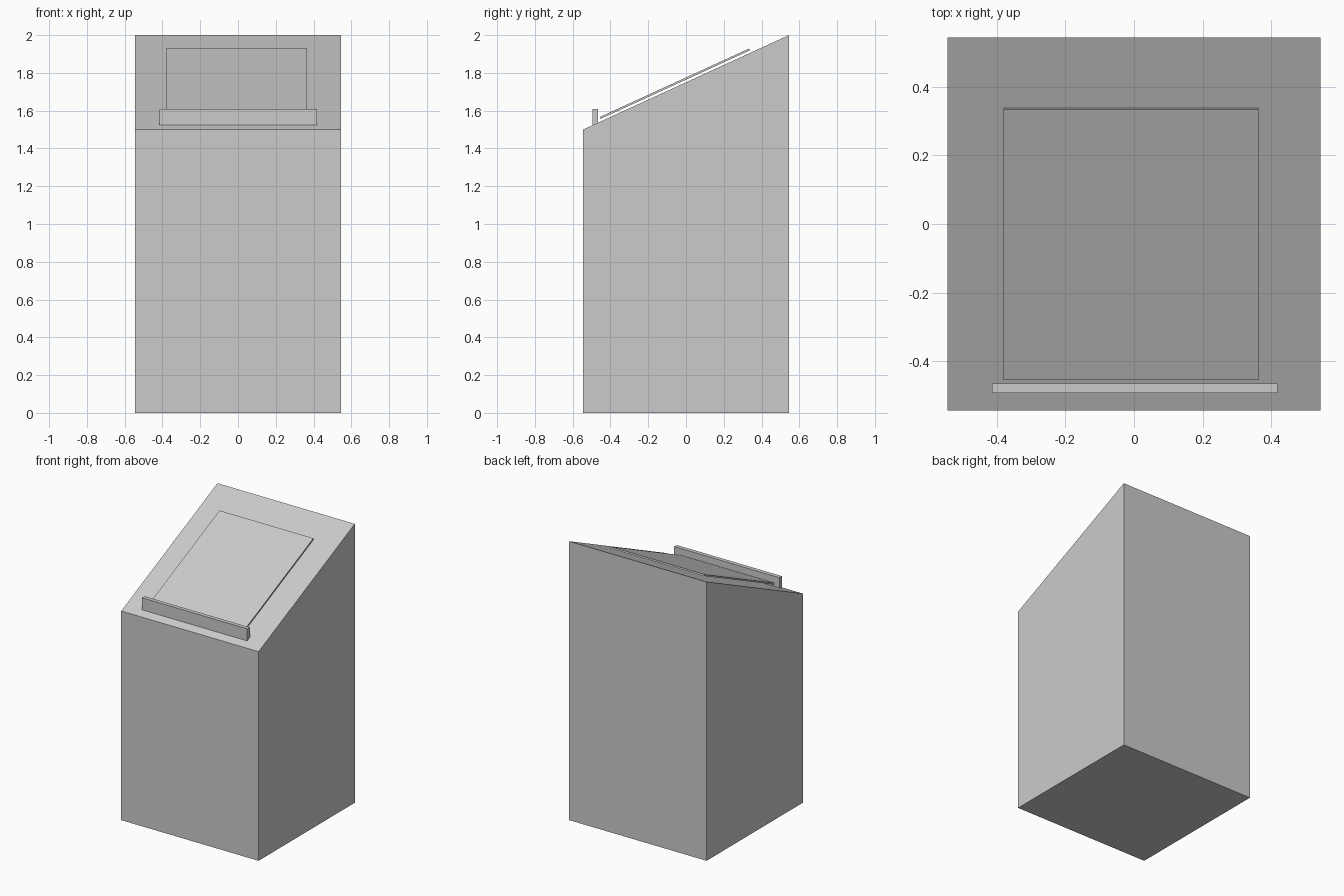
import bpy

if "Cube" in bpy.data.objects:
    bpy.data.objects.remove(bpy.data.objects["Cube"])


def extrude_x(name, profile, x0, x1):
    """Solid made by sweeping a (y, z) profile along x."""
    n = len(profile)
    verts = [(x, y, z) for x in (x0, x1) for y, z in profile]
    faces = [tuple(reversed(range(n))), tuple(range(n, 2 * n))]
    faces += [(i, (i + 1) % n, n + (i + 1) % n, n + i) for i in range(n)]
    mesh = bpy.data.meshes.new(name)
    mesh.from_pydata(verts, [], faces)
    mesh.update()
    obj = bpy.data.objects.new(name, mesh)
    bpy.context.collection.objects.link(obj)
    return obj


H = 0.545


def slope(y):
    """Height of the slanted desk top at depth y."""
    return 1.5 + 0.5 * (y + H) / (2 * H)


# Pedestal with slanted top
extrude_x("lectern_body", [(-H, 0), (H, 0), (H, 2), (-H, 1.5)], -H, H)

# Ledge that stops the sheet sliding off
extrude_x("ledge", [(-0.494, 1.522), (-0.465, 1.522), (-0.465, 1.61), (-0.494, 1.61)],
          -0.415, 0.419)

# Thin sheet resting just above the slope
low, high = 0.014, 0.024
y0, y1 = -0.452, 0.338
extrude_x("sheet", [(y0, slope(y0) + low), (y1, slope(y1) + low),
                    (y1 - 0.004, slope(y1) + high), (y0 - 0.004, slope(y0) + high)],
          -0.381, 0.364)
